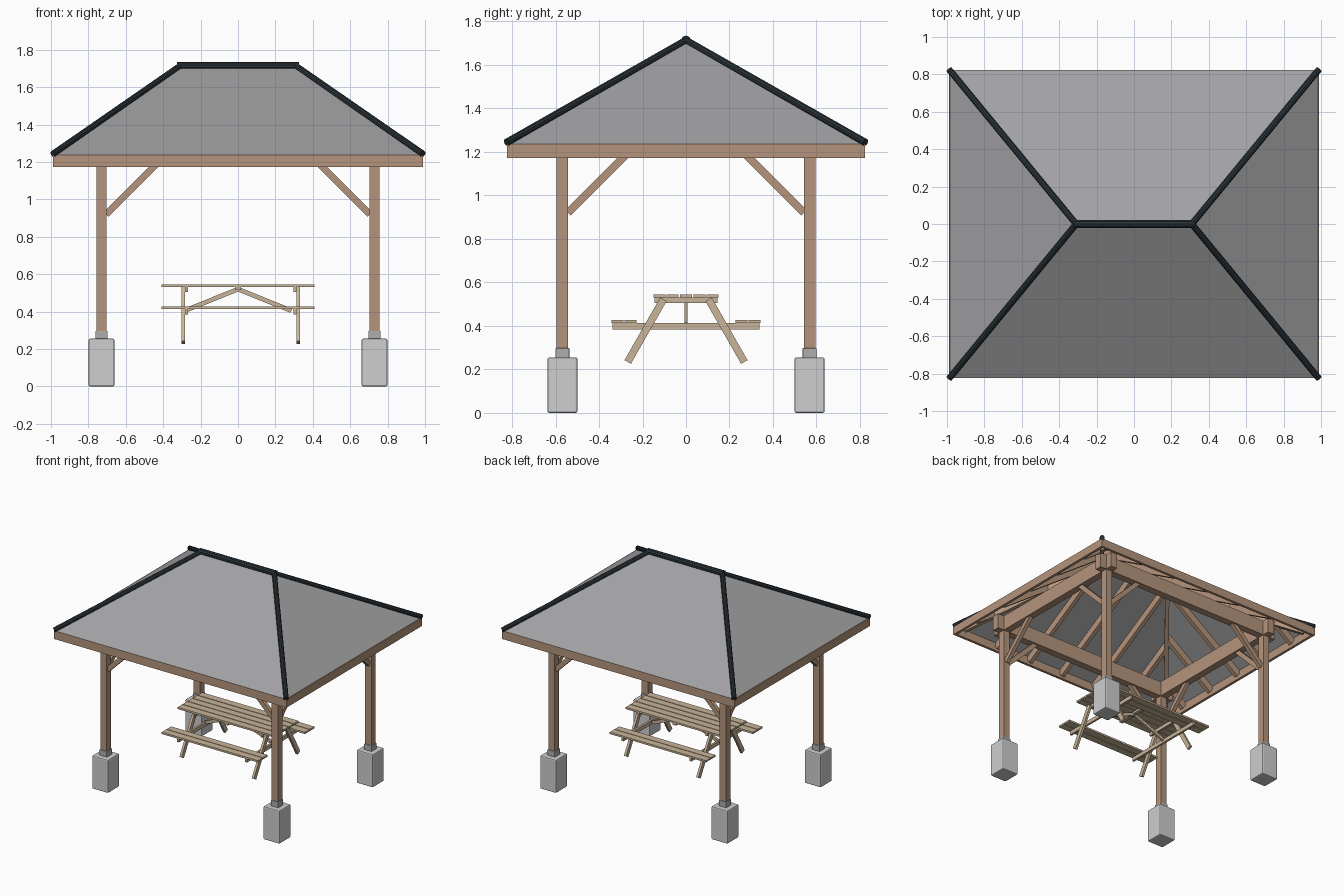
import bpy, bmesh, math
from mathutils import Vector, Matrix

cube = bpy.data.objects.get("Cube")
if cube:
    bpy.data.objects.remove(cube, do_unlink=True)


def material(name, r, g, b):
    m = bpy.data.materials.new(name)
    m.use_nodes = True
    m.diffuse_color = (r, g, b, 1)
    m.node_tree.nodes["Principled BSDF"].inputs["Base Color"].default_value = (r, g, b, 1)
    return m


timber = material("brown timber", 0.46, 0.30, 0.20)
pale_wood = material("pale table wood", 0.58, 0.46, 0.32)
roofing = material("grey roofing", 0.36, 0.36, 0.37)
capping = material("dark capping", 0.022, 0.032, 0.04)
concrete = material("light concrete", 0.62, 0.62, 0.62)
bracket = material("grey bracket", 0.42, 0.42, 0.42)


def finish(name, bm, mat):
    mesh = bpy.data.meshes.new(name)
    bmesh.ops.recalc_face_normals(bm, faces=bm.faces)
    bm.to_mesh(mesh)
    bm.free()
    mesh.materials.append(mat)
    obj = bpy.data.objects.new(name, mesh)
    bpy.context.collection.objects.link(obj)
    return obj


def box(name, center, size, mat, bevel=0):
    bm = bmesh.new()
    bmesh.ops.create_cube(bm, size=1, matrix=Matrix.Translation(center) @ Matrix.Diagonal((*size, 1)))
    obj = finish(name, bm, mat)
    if bevel:
        mod = obj.modifiers.new("soft edges", "BEVEL")
        mod.width, mod.segments = bevel, 2
    return obj


def frame_between(p, q):
    """Matrix whose z runs from p to q, x level and y as upright as possible."""
    z = (q - p).normalized()
    x = z.cross(Vector((0, 0, 1))).normalized()
    y = z.cross(x)
    rot = Matrix((x, y, z)).transposed().to_4x4()
    return Matrix.Translation((p + q) / 2) @ rot


def bar(name, p, q, width, depth, mat):
    p, q = Vector(p), Vector(q)
    bm = bmesh.new()
    scale = Matrix.Diagonal((width, depth, (q - p).length, 1))
    bmesh.ops.create_cube(bm, size=1, matrix=frame_between(p, q) @ scale)
    return finish(name, bm, mat)


def rod(name, p, q, radius, mat):
    p, q = Vector(p), Vector(q)
    bm = bmesh.new()
    bmesh.ops.create_cone(bm, cap_ends=True, segments=10, radius1=radius, radius2=radius,
                          depth=(q - p).length, matrix=frame_between(p, q))
    return finish(name, bm, mat)


EX, EY, EZ = 0.985, 0.822, 1.237      # eave corner
RX, RZ = 0.31, 1.712                  # ridge end
PX, PY = 0.73, 0.568                  # post centre
corners = [(sx, sy) for sx in (-1, 1) for sy in (-1, 1)]

# Hipped roof skin
bm = bmesh.new()
fl, fr, br, bl = [bm.verts.new((x * EX, y * EY, EZ)) for x, y in ((-1, -1), (1, -1), (1, 1), (-1, 1))]
rl, rr = [bm.verts.new((x * RX, 0, RZ)) for x in (-1, 1)]
for face in ((fl, fr, rr, rl), (br, bl, rl, rr), (fr, br, rr), (bl, fl, rl)):
    bm.faces.new(face)
roof = finish("roof", bm, roofing)
mod = roof.modifiers.new("thickness", "SOLIDIFY")
mod.thickness, mod.offset = 0.01, -1

# Ridge and hip caps, with the hip rafters below
rod("ridge_cap", (-RX - 0.015, 0, RZ), (RX + 0.015, 0, RZ), 0.023, capping)
for sx, sy in corners:
    rod("hip_cap", (sx * 0.988, sy * 0.825, EZ + 0.006), (sx * RX, 0, RZ), 0.018, capping)
    bar("hip_rafter", (sx * 0.94, sy * 0.77, EZ - 0.02), (sx * RX, 0, RZ - 0.05), 0.03, 0.06, timber)
bar("ridge_beam", (-RX, 0, RZ - 0.06), (RX, 0, RZ - 0.06), 0.03, 0.08, timber)

# Rafters: each runs up its slope until it meets the ridge or a hip
DROP = 0.045
for i in range(-2, 3):
    a = i * 0.3
    for s in (-1, 1):
        t = 1 - max(0, abs(a) - RX) / (EX - RX)
        bar("long_side_rafter", (a, s * (EY - 0.02), EZ - DROP + 0.012),
            (a, s * EY * (1 - t), EZ + t * (RZ - EZ) - DROP), 0.03, 0.055, timber)
        t = 1 - abs(a) / EY
        bar("hip_end_rafter", (s * (EX - 0.02), a, EZ - DROP + 0.012),
            (s * (EX - t * (EX - RX)), a, EZ + t * (RZ - EZ) - DROP), 0.03, 0.055, timber)

# Fascia boards and perimeter beams
for s in (-1, 1):
    box("long_fascia", (0, s * 0.814, 1.205), (1.98, 0.02, 0.064), timber)
    box("short_fascia", (s * 0.98, 0, 1.205), (0.02, 1.61, 0.064), timber)
    box("long_beam", (0, s * PY, 1.23), (1.62, 0.055, 0.115), timber)
    box("short_beam", (s * PX, 0, 1.23), (0.055, 1.30, 0.115), timber)

# Posts on concrete footings, with knee braces both ways
for sx, sy in corners:
    x, y = sx * PX, sy * PY
    box("footing", (x, y, 0.1275), (0.138, 0.138, 0.255), concrete, 0.008)
    box("post_bracket", (x, y, 0.275), (0.064, 0.064, 0.045), bracket, 0.003)
    box("post", (x, y, 0.745), (0.053, 0.053, 0.9), timber)
    bar("long_knee_brace", (sx * 0.705, y, 0.92), (sx * 0.44, y, 1.185), 0.03, 0.035, timber)
    bar("short_knee_brace", (x, sy * 0.543, 0.92), (x, sy * 0.278, 1.185), 0.03, 0.035, timber)

# Picnic table: top and bench boards
for i in range(-2, 3):
    box("table_board", (0, i * 0.0612, 0.538), (0.82, 0.055, 0.014), pale_wood)
for s in (-1, 1):
    for y in (0.256, 0.316):
        box("bench_board", (0, s * y, 0.42), (0.82, 0.055, 0.014), pale_wood)

# Picnic table: end frames and diagonal stays
MID = 0.015
for s in (-1, 1):
    leg_x, rail_x = MID + s * 0.308, MID + s * 0.29
    box("bench_rail", (rail_x, 0, 0.399), (0.016, 0.675, 0.03), pale_wood)
    box("top_rail", (rail_x, 0, 0.518), (0.016, 0.29, 0.026), pale_wood)
    for sy in (-1, 1):
        bar("table_leg", (leg_x, sy * 0.104, 0.522), (leg_x, sy * 0.268, 0.234), 0.018, 0.034, pale_wood)
    bar("diagonal_stay", (0, 0, 0.52), (s * 0.285, 0, 0.405), 0.016, 0.024, pale_wood)
box("middle_cleat", (0, 0, 0.523), (0.03, 0.29, 0.016), pale_wood)
